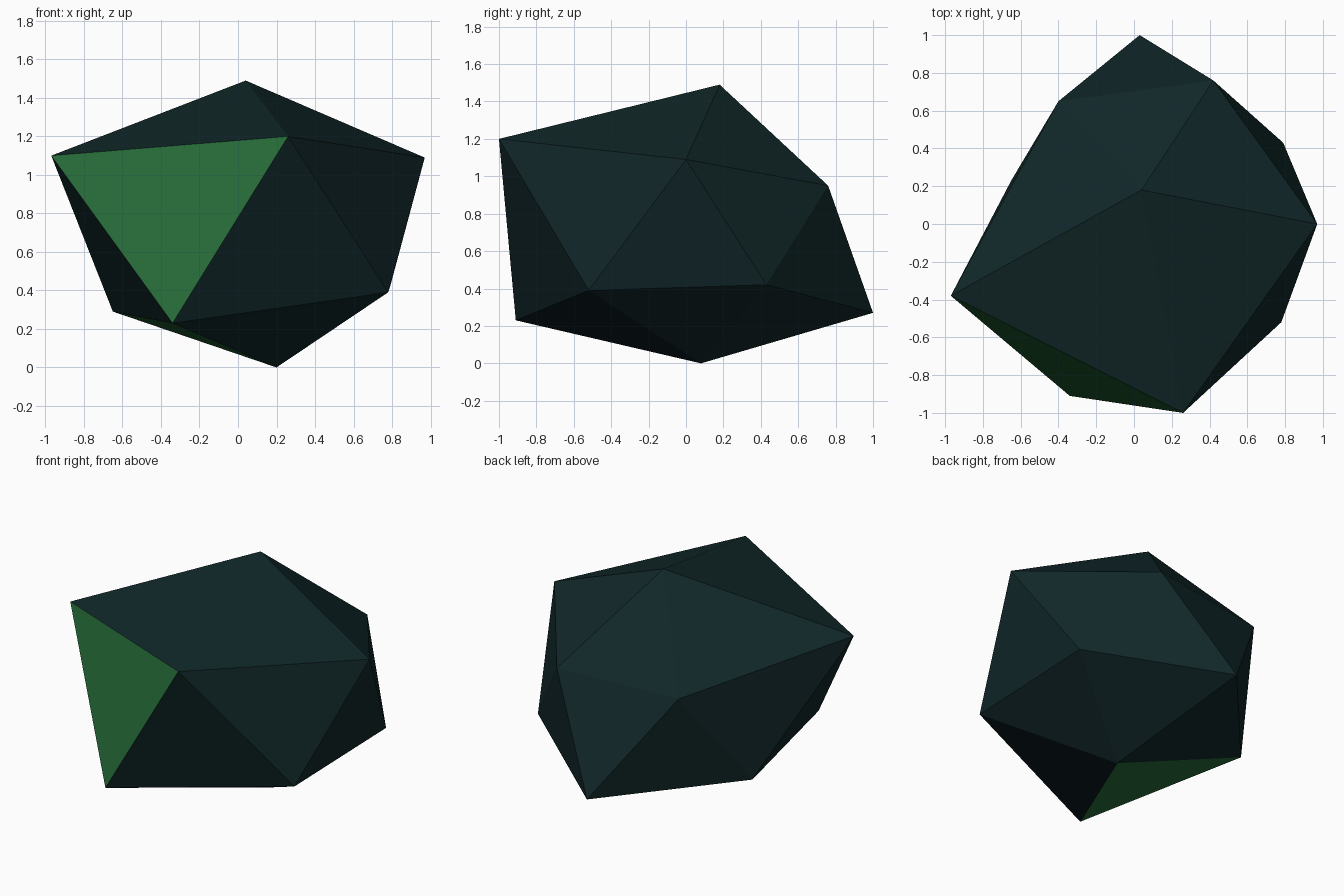
import bpy
import bmesh

cube = bpy.data.objects.get("Cube")
if cube:
    bpy.data.objects.remove(cube, do_unlink=True)


def make_material(name, colour):
    mat = bpy.data.materials.new(name)
    mat.use_nodes = True
    mat.diffuse_color = colour
    mat.node_tree.nodes["Principled BSDF"].inputs["Base Color"].default_value = colour
    return mat


# Irregular twenty-sided rock: two poles and two staggered rings of five
top_point = (0.04, 0.18, 1.49)
upper_ring = [(-0.97, -0.38, 1.10), (0.26, -1.0, 1.20), (0.97, 0.0, 1.09),
              (0.42, 0.76, 0.95), (-0.40, 0.65, 0.92)]
lower_ring = [(-0.34, -0.91, 0.23), (0.78, -0.52, 0.39), (0.79, 0.43, 0.42),
              (0.03, 1.0, 0.27), (-0.65, 0.23, 0.29)]
bottom_point = (0.20, 0.08, 0.0)

bm = bmesh.new()
top = bm.verts.new(top_point)
bottom = bm.verts.new(bottom_point)
upper = [bm.verts.new(p) for p in upper_ring]
lower = [bm.verts.new(p) for p in lower_ring]

# Cap, two side bands and base, one slice at a time
for i in range(5):
    j = (i + 1) % 5
    bm.faces.new((top, upper[i], upper[j]))
    side = bm.faces.new((upper[i], lower[i], upper[j]))
    bm.faces.new((upper[j], lower[i], lower[j]))
    base = bm.faces.new((bottom, lower[j], lower[i]))
    # Green facets: the front side and the base facet at its lower left
    side.material_index = int(i == 0)
    base.material_index = int(i == 4)

bmesh.ops.recalc_face_normals(bm, faces=bm.faces)
mesh = bpy.data.meshes.new("faceted_rock")
bm.to_mesh(mesh)
bm.free()

mesh.materials.append(make_material("dark_teal_stone", (0.0055, 0.020, 0.022, 1)))
mesh.materials.append(make_material("green_facet", (0.020, 0.155, 0.043, 1)))
rock = bpy.data.objects.new("faceted_rock", mesh)
bpy.context.collection.objects.link(rock)
